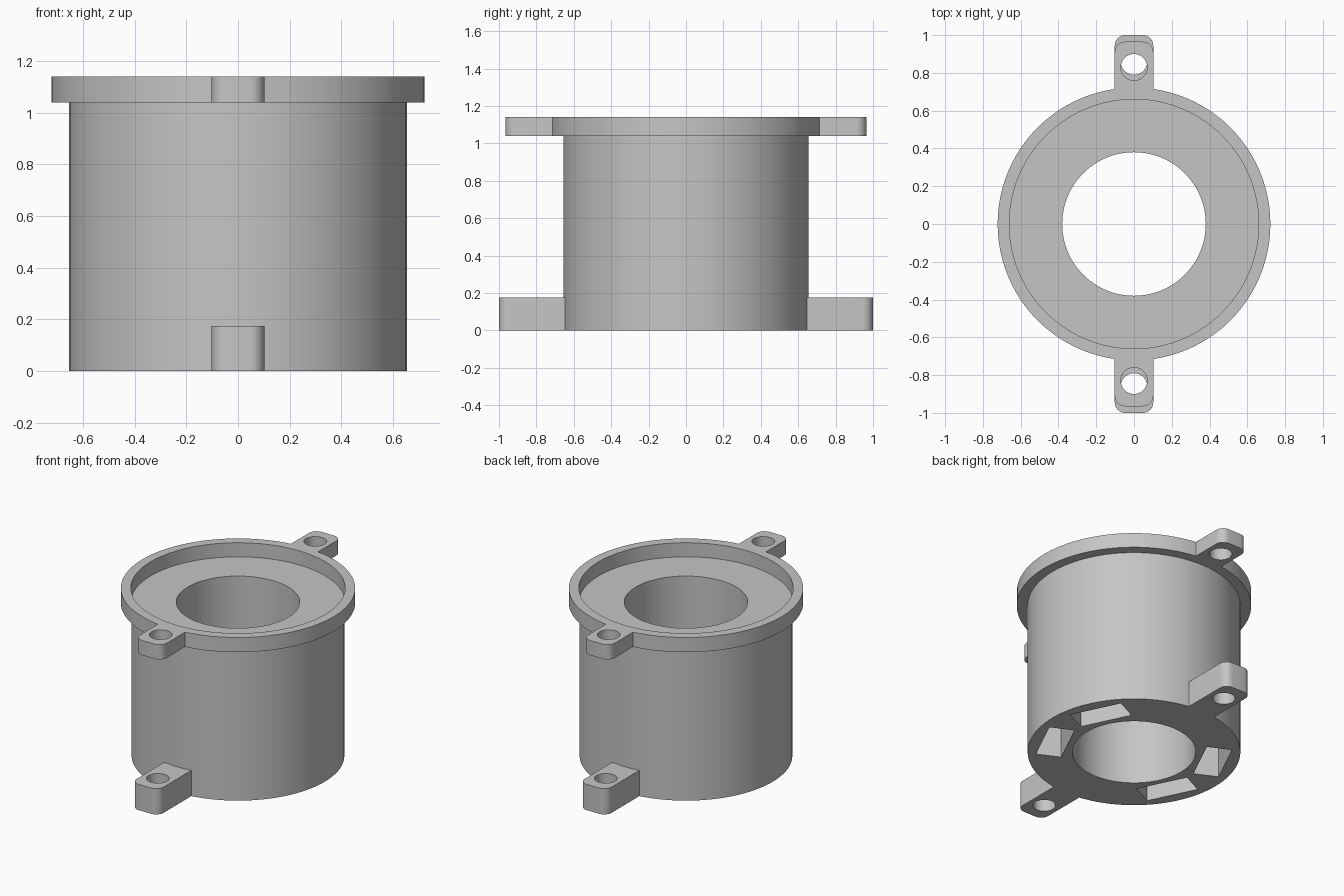
import bpy, bmesh
from math import sin, cos, pi, radians, asin
from mathutils import Matrix, Vector

cube = bpy.data.objects.get("Cube")
if cube:
    bpy.data.objects.remove(cube, do_unlink=True)

SEG = 96
BODY_R, BORE_R, FLANGE_R, RECESS_R = 0.655, 0.38, 0.722, 0.66
FLANGE_Z, TOP_Z = 1.04, 1.14

grey = bpy.data.materials.new("plain grey")
grey.use_nodes = True
colour = (0.56, 0.56, 0.56, 1)
grey.diffuse_color = colour
grey.node_tree.nodes["Principled BSDF"].inputs["Base Color"].default_value = colour


def finish(bm, name):
    """Turn a bmesh into a named, smooth-shaded object."""
    bmesh.ops.recalc_face_normals(bm, faces=bm.faces)
    mesh = bpy.data.meshes.new(name)
    bm.to_mesh(mesh)
    bm.free()
    obj = bpy.data.objects.new(name, mesh)
    bpy.context.collection.objects.link(obj)
    mesh.materials.append(grey)
    shade(obj)
    return obj


def shade(obj):
    bpy.ops.object.select_all(action='DESELECT')
    obj.select_set(True)
    bpy.context.view_layer.objects.active = obj
    bpy.ops.object.shade_smooth_by_angle(angle=radians(30))


def lathe(profile, name):
    """Revolve a closed radius/height profile about z."""
    bm = bmesh.new()
    rings = [[bm.verts.new((r * cos(2 * pi * i / SEG), r * sin(2 * pi * i / SEG), z))
              for i in range(SEG)] for r, z in profile]
    for k, ring in enumerate(rings):
        nxt = rings[(k + 1) % len(rings)]
        for i in range(SEG):
            j = (i + 1) % SEG
            bm.faces.new((ring[i], ring[j], nxt[j], nxt[i]))
    return finish(bm, name)


def arc(cx, cy, r, start, end, steps):
    angles = [radians(start + (end - start) * i / steps) for i in range(steps + 1)]
    return [(cx + r * cos(a), cy + r * sin(a)) for a in angles]


def lug(name, side, root_r, tip, hole_y, z0, z1):
    """Rounded mounting ear with a screw hole, rooted on a curved wall."""
    half, fillet = 0.102, 0.055
    spread = math_deg = asin(half / root_r) * 180 / pi
    outline = arc(0, 0, root_r, 90 + spread, 90 - spread, 8)
    outline += arc(half - fillet, tip - fillet, fillet, 0, 90, 8)
    outline += arc(fillet - half, tip - fillet, fillet, 90, 180, 8)
    hole = arc(0, hole_y, 0.07, 0, 360, 32)[:-1]
    bm = bmesh.new()
    edges = []
    for loop in (outline, hole):
        vs = [bm.verts.new((x, y * side, z0)) for x, y in loop]
        edges += [bm.edges.new((v, vs[(i + 1) % len(vs)])) for i, v in enumerate(vs)]
    bmesh.ops.triangle_fill(bm, edges=edges, use_beauty=True)
    bottom = bm.faces[:]
    new = bmesh.ops.extrude_face_region(bm, geom=bottom, use_keep_orig=True)["geom"]
    top = [v for v in new if isinstance(v, bmesh.types.BMVert)]
    bmesh.ops.translate(bm, verts=top, vec=Vector((0, 0, z1 - z0)))
    return finish(bm, name)


# Tubular housing with the flange rim and the shallow top recess
housing = lathe([(BORE_R, 0), (BODY_R, 0), (BODY_R, FLANGE_Z), (FLANGE_R, FLANGE_Z),
                 (FLANGE_R, TOP_Z), (RECESS_R, TOP_Z), (RECESS_R, FLANGE_Z + 0.004),
                 (BORE_R, FLANGE_Z + 0.004)], "housing")

# Four rectangular pockets in the underside
depth = 0.25
bm = bmesh.new()
for angle in (26, 154, 206, 334):
    place = (Matrix.Rotation(radians(angle), 4, 'Z') @ Matrix.Translation((0.5, 0, 0))
             @ Matrix.Diagonal((0.16, 0.34, 2 * depth, 1)))
    bmesh.ops.create_cube(bm, size=1, matrix=place)
cutter = finish(bm, "pocket_cutter")
cutter.hide_render = True
cut = housing.modifiers.new("pockets", 'BOOLEAN')
cut.operation, cut.solver, cut.object = 'DIFFERENCE', 'EXACT', cutter
bpy.context.view_layer.objects.active = housing
# Apply the cut ahead of any other modifier
bpy.ops.object.modifier_move_to_index(modifier=cut.name, index=0)
bpy.ops.object.modifier_apply(modifier=cut.name)
bpy.data.objects.remove(cutter, do_unlink=True)
shade(housing)

# Mounting lugs, front and back, on the flange and at the base
for side, word in ((-1, "front"), (1, "back")):
    lug(word + "_flange_lug", side, FLANGE_R - 0.003, 0.965, 0.83, FLANGE_Z, TOP_Z)
    lug(word + "_base_lug", side, BODY_R - 0.003, 1.0, 0.86, 0, 0.175)
